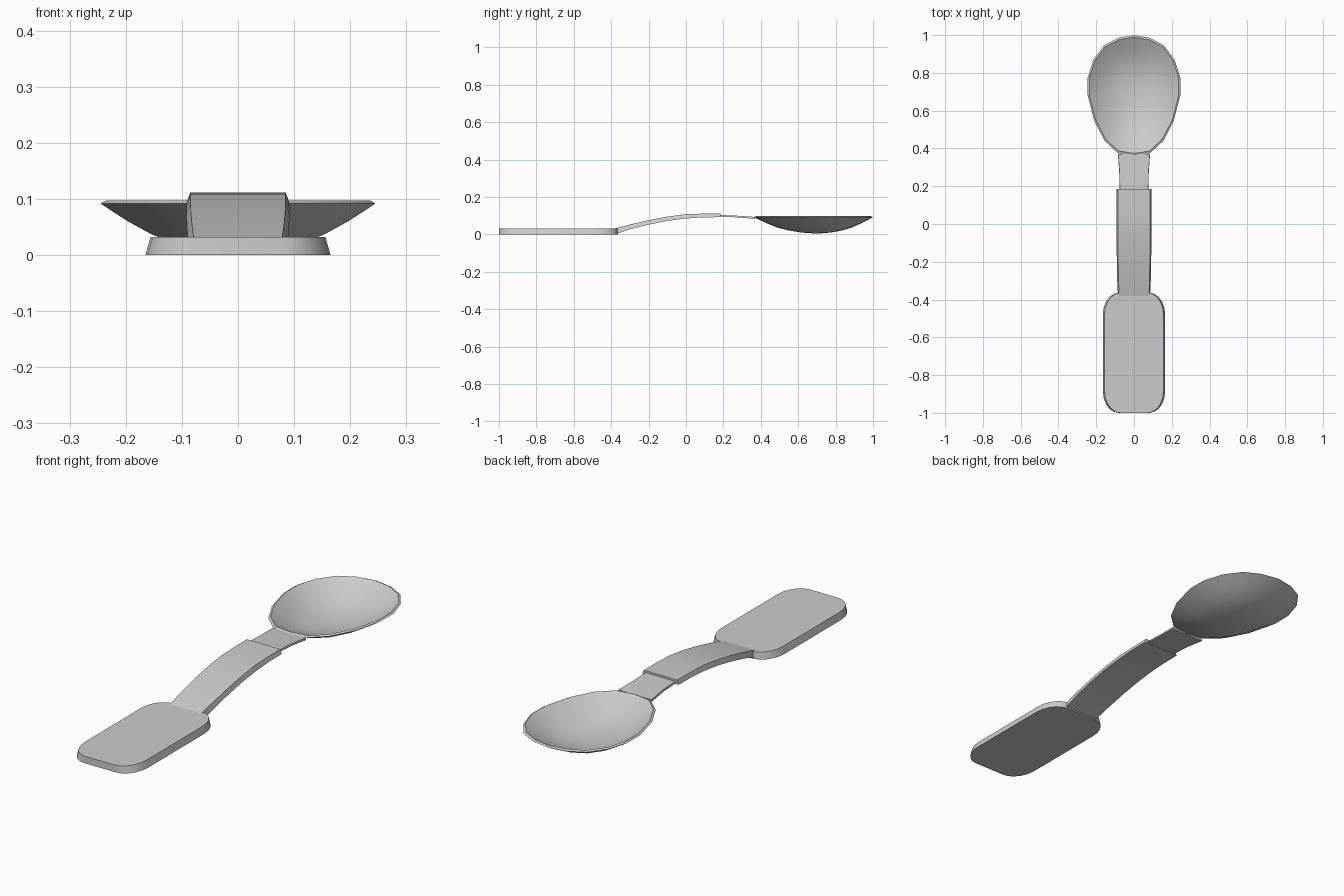
import bpy, bmesh, math

cube = bpy.data.objects.get("Cube")
if cube:
    bpy.data.objects.remove(cube)

grey = bpy.data.materials.new("plain_grey")
grey.use_nodes = True
COLOUR = (0.6, 0.6, 0.6, 1)
grey.diffuse_color = COLOUR
grey.node_tree.nodes["Principled BSDF"].inputs["Base Color"].default_value = COLOUR


def loft(name, rings, cap_start=True, cap_end=True):
    """Join matching rings of points into one skin."""
    bm = bmesh.new()
    loops = [[bm.verts.new(p) for p in ring] for ring in rings]
    n = len(loops[0])
    for a, b in zip(loops, loops[1:]):
        for i in range(n):
            j = (i + 1) % n
            bm.faces.new((a[i], a[j], b[j], b[i]))
    if cap_start:
        bm.faces.new(loops[0])
    if cap_end:
        bm.faces.new(loops[-1])
    bmesh.ops.recalc_face_normals(bm, faces=bm.faces)
    mesh = bpy.data.meshes.new(name)
    bm.to_mesh(mesh)
    bm.free()
    mesh.materials.append(grey)
    obj = bpy.data.objects.new(name, mesh)
    bpy.context.collection.objects.link(obj)
    bpy.ops.object.select_all(action='DESELECT')
    obj.select_set(True)
    bpy.context.view_layer.objects.active = obj
    bpy.ops.object.shade_smooth_by_angle(angle=math.radians(35))
    return obj


def strip(name, stations):
    """Bar along y; stations are (y, bottom z, top z, half width below, above)."""
    return loft(name, [[(-wb, y, zb), (wb, y, zb), (wt, y, zt), (-wt, y, zt)]
                       for y, zb, zt, wb, wt in stations])


# Flat grip with rounded corners, its sides leaning inward
def grip_ring(half, z, steps=5):
    rx, ry, mid, length = 0.085, 0.115, -0.682, 0.318
    ring = []
    for sx, sy, start in ((1, 1, 0), (-1, 1, 90), (-1, -1, 180), (1, -1, 270)):
        for k in range(steps + 1):
            a = math.radians(start + 90 * k / steps)
            ring.append((sx * (half - rx) + rx * math.cos(a),
                         mid + sy * (length - ry) + ry * math.sin(a), z))
    return ring


loft("grip", [grip_ring(0.165, 0), grip_ring(0.156, 0.032)])

# Thick arched handle
strip("handle", [
    (-0.38, 0.001, 0.032, 0.085, 0.079),
    (-0.30, 0.027, 0.053, 0.089, 0.082),
    (-0.20, 0.052, 0.076, 0.091, 0.084),
    (-0.10, 0.072, 0.095, 0.092, 0.085),
    (0.00, 0.085, 0.108, 0.092, 0.085),
    (0.09, 0.091, 0.111, 0.092, 0.085),
    (0.185, 0.092, 0.112, 0.092, 0.085)])

# Thin neck
strip("neck", [
    (0.17, 0.096, 0.104, 0.078, 0.075),
    (0.27, 0.091, 0.100, 0.078, 0.076),
    (0.37, 0.083, 0.093, 0.085, 0.084)])

# Egg-shaped bowl: outer skin, rim, then inner skin
half = [(0.085, 0.375), (0.155, 0.44), (0.21, 0.545), (0.245, 0.68), (0.245, 0.775),
        (0.215, 0.87), (0.16, 0.945), (0.085, 0.985)]
outline = [(0, 0.362)] + half + [(0, 1.0)] + [(-x, y) for x, y in reversed(half)]
CENTRE = 0.70


def bowl_ring(scale, z):
    return [(x * scale, CENTRE + (y - CENTRE) * scale, z) for x, y in outline]


depths = [(0.08, 0.006), (0.25, 0.010), (0.45, 0.021), (0.62, 0.036),
          (0.80, 0.060), (0.92, 0.079), (1.0, 0.092)]
outer = [bowl_ring(s, z) for s, z in depths]
inner = [bowl_ring(s * 0.965, z + 0.005) for s, z in reversed(depths)]
loft("bowl", outer + inner)
